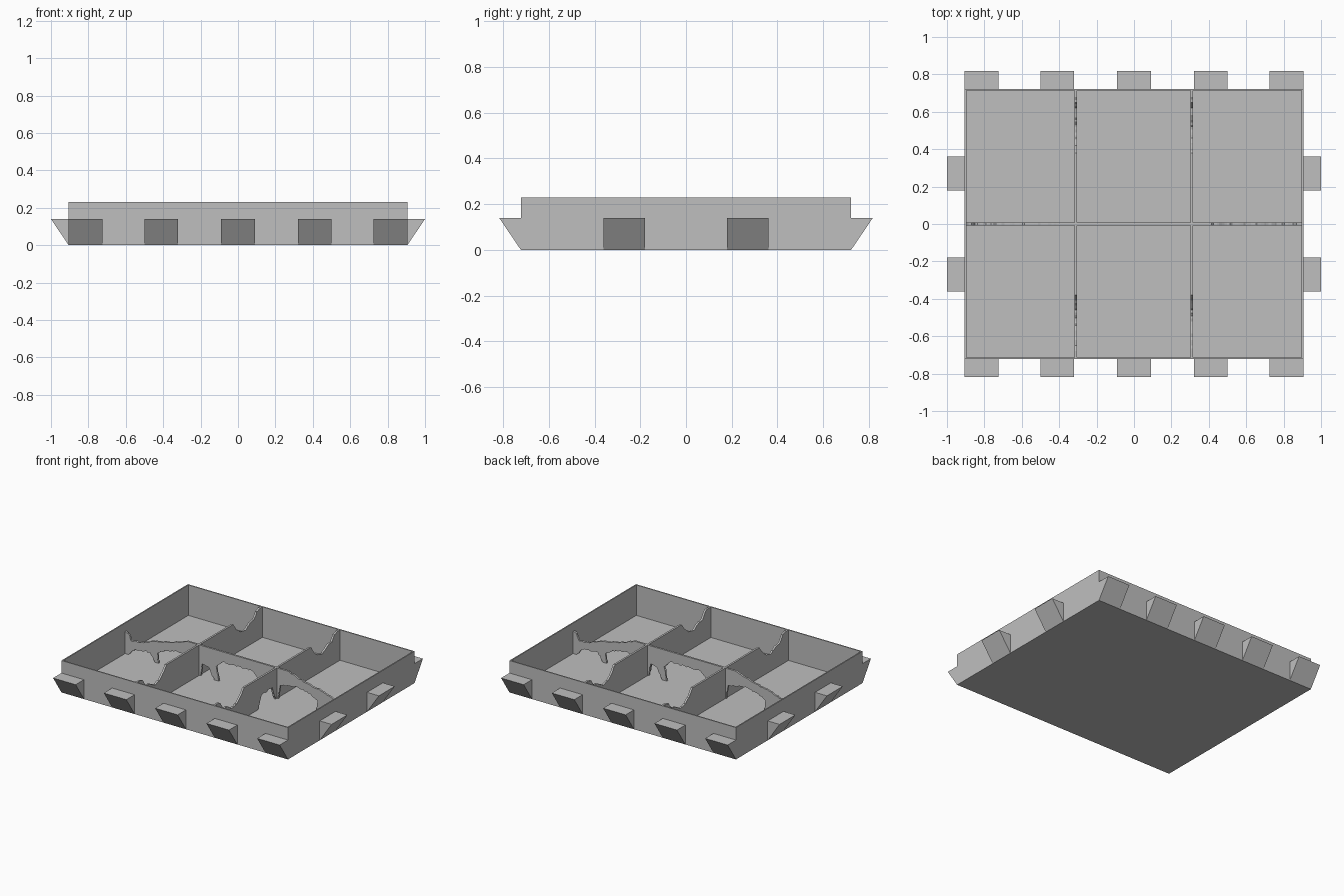
import bpy, bmesh, random
from mathutils import Vector

random.seed(4)
if "Cube" in bpy.data.objects:
    bpy.data.objects.remove(bpy.data.objects["Cube"], do_unlink=True)

HX, HY, H = 0.905, 0.722, 0.23      # tray half sizes and height
RIM, FLOOR = 0.012, 0.01
TAB_H, TAB_OUT, TAB_W = 0.14, 0.095, 0.18

grey = bpy.data.materials.new("light grey")
grey.use_nodes = True
grey.diffuse_color = (0.52, 0.52, 0.52, 1)
grey.node_tree.nodes["Principled BSDF"].inputs["Base Color"].default_value = grey.diffuse_color


def finish(name, bm):
    bmesh.ops.recalc_face_normals(bm, faces=bm.faces)
    mesh = bpy.data.meshes.new(name)
    bm.to_mesh(mesh)
    bm.free()
    mesh.materials.append(grey)
    ob = bpy.data.objects.new(name, mesh)
    bpy.context.collection.objects.link(ob)
    return ob


def prism(name, outline, offset):
    """Extrude a flat outline of 3D points along an offset."""
    bm = bmesh.new()
    face = bm.faces.new([bm.verts.new(p) for p in outline])
    new = bmesh.ops.extrude_face_region(bm, geom=[face], use_keep_orig=True)
    verts = [v for v in new["geom"] if isinstance(v, bmesh.types.BMVert)]
    bmesh.ops.translate(bm, verts=verts, vec=offset)
    return finish(name, bm)


# Open tray: a box with the top inset and pushed down to the floor
bm = bmesh.new()
bmesh.ops.create_cube(bm, size=1)
for v in bm.verts:
    v.co = Vector((v.co.x * 2 * HX, v.co.y * 2 * HY, (v.co.z + 0.5) * H))
top = max(bm.faces, key=lambda f: f.calc_center_median().z)
bmesh.ops.inset_region(bm, faces=[top], thickness=RIM)
inner = bmesh.ops.extrude_discrete_faces(bm, faces=[top])["faces"][0]
bmesh.ops.translate(bm, verts=inner.verts, vec=(0, 0, FLOOR - H))
finish("tray", bm)

# Wedge tabs around the outside
for side, label in ((-1, "front"), (1, "back")):
    for i, cx in enumerate((-HX + TAB_W / 2, -0.41, 0, 0.41, HX - TAB_W / 2)):
        x, y = cx - TAB_W / 2, side * HY
        prism(f"{label}_tab_{i + 1}",
              [(x, y, 0), (x, y + side * TAB_OUT, TAB_H), (x, y, TAB_H)], (TAB_W, 0, 0))
for side, label in ((-1, "right"), (1, "left")):
    for i, cy in enumerate((-0.27, 0.27)):
        x, y = side * HX, cy - TAB_W / 2
        prism(f"{label}_tab_{i + 1}",
              [(x, y, 0), (x + side * TAB_OUT, y, TAB_H), (x, y, TAB_H)], (0, TAB_W, 0))


def ragged(points, step=0.014, amount=0.005):
    """Subdivide a profile and roughen every stretch between floor and rim."""
    out = []
    for (u0, z0), (u1, z1) in zip(points, points[1:]):
        n = max(1, int(((u1 - u0) ** 2 + (z1 - z0) ** 2) ** 0.5 / step))
        if z0 == z1 and z0 in (H, FLOOR):
            n = 1
        for k in range(n):
            t = k / n
            j = amount if k else 0
            out.append((u0 + (u1 - u0) * t + random.uniform(-j, j) * 0.6,
                        z0 + (z1 - z0) * t + random.uniform(-j, j)))
    return out + [points[-1]]


def mirrored(half):
    return [(-u, z) for u, z in reversed(half)] + half


def divider(name, upper, lower, axis, at):
    """Broken wall between an upper and a lower profile."""
    t = 0.014
    line = ragged(upper) + ragged(lower)[::-1]
    if axis == "x":
        return prism(name, [(u, at - t / 2, z) for u, z in line], (0, t, 0))
    return prism(name, [(at - t / 2, u, z) for u, z in line], (t, 0, 0))


# Long divider: ruined beams at the ends, holes and hanging legs below
EX, EY = HX - RIM / 2, HY - RIM / 2
long_top = [(0.40, H), (0.47, 0.205), (0.57, 0.18), (0.68, 0.155), (0.78, 0.12),
            (0.85, 0.115), (0.87, 0.16), (EX, 0.17)]
long_low = [(0.12, 0.155), (0.17, 0.11), (0.15, FLOOR), (0.185, FLOOR), (0.23, 0.09),
            (0.28, 0.1), (0.295, FLOOR), (0.325, FLOOR), (0.34, 0.11), (0.48, 0.135),
            (0.58, 0.115), (0.64, 0.08), (0.63, FLOOR), (0.66, FLOOR), (0.70, 0.07),
            (0.82, 0.06), (0.87, FLOOR), (EX, FLOOR)]
divider("long_divider", mirrored(long_top), mirrored(long_low), "x", 0)

# Cross dividers: a broken dip near each end
cross_top = [(0.38, H), (0.41, 0.19), (0.46, 0.145), (0.52, 0.135), (0.57, 0.165),
             (0.62, 0.175), (0.65, 0.22), (0.68, H), (EY, H)]
solid = [(-EY, FLOOR), (EY, FLOOR)]
holed = [(-EY, FLOOR), (-0.29, FLOOR), (-0.22, FLOOR), (-0.18, 0.1), (-0.06, 0.11),
         (-0.02, FLOOR), (EY, FLOOR)]
divider("right_cross_divider", mirrored(cross_top), solid, "y", -0.312)
divider("left_cross_divider", mirrored(cross_top), holed, "y", 0.308)
